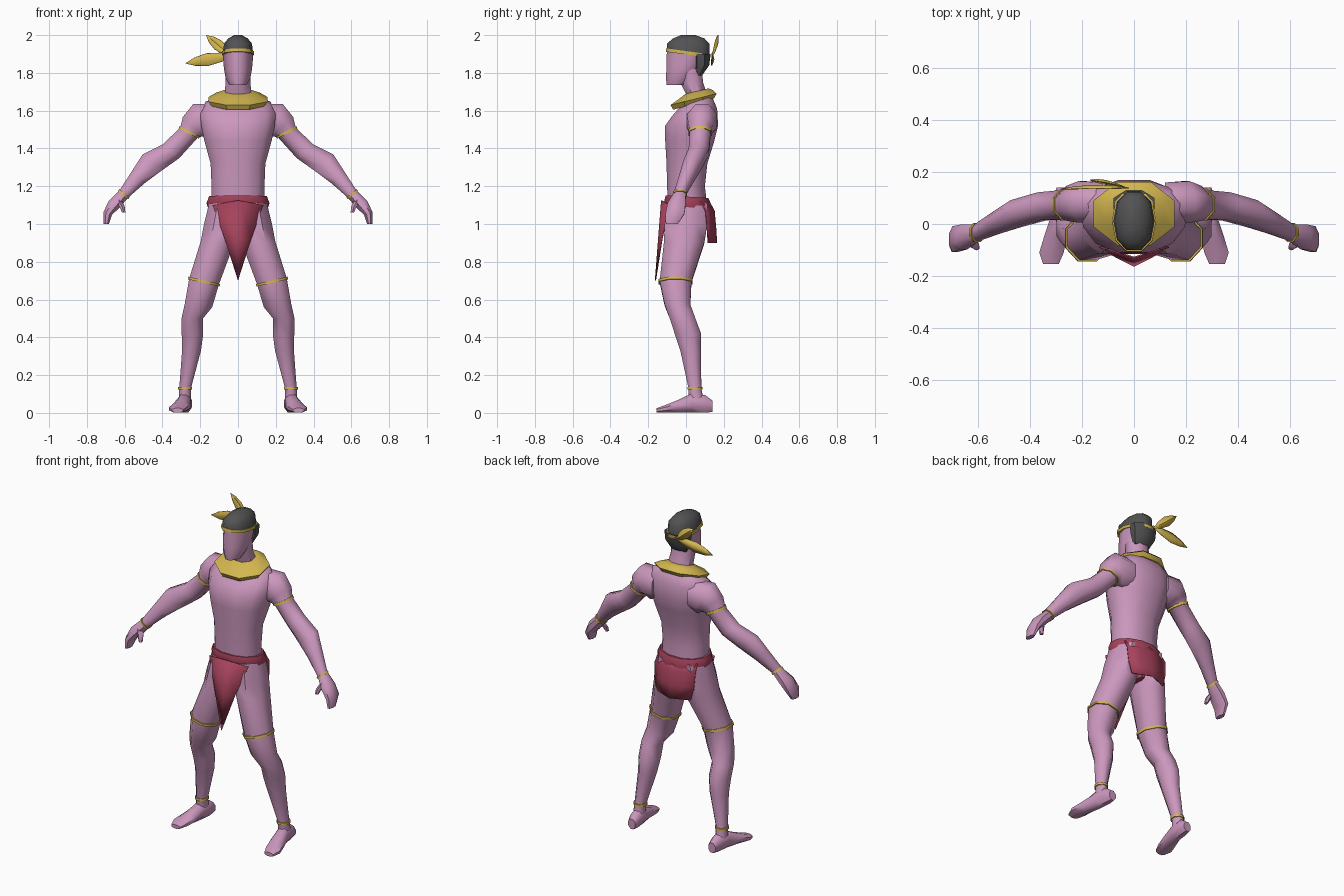
import bpy, bmesh, math
from mathutils import Vector


def material(name, rgb):
    m = bpy.data.materials.new(name)
    m.diffuse_color = (*rgb, 1)
    return m


SKIN = material("mauve skin", (0.60, 0.31, 0.51))
GOLD = material("gold", (0.65, 0.47, 0.08))
RED = material("crimson cloth", (0.38, 0.055, 0.105))
DARK = material("dark hair", (0.085, 0.085, 0.085))


def finish(name, bm, mat, mirror=False, thick=0, angle=50):
    bmesh.ops.recalc_face_normals(bm, faces=bm.faces[:])
    me = bpy.data.meshes.new(name)
    bm.to_mesh(me)
    bm.free()
    me.materials.append(mat)
    ob = bpy.data.objects.new(name, me)
    bpy.context.collection.objects.link(ob)
    if thick:
        ob.modifiers.new("thickness", "SOLIDIFY").thickness = thick
    if mirror:
        ob.modifiers.new("mirror", "MIRROR").use_mirror_merge = False
    bpy.context.view_layer.objects.active = ob
    ob.select_set(True)
    bpy.ops.object.shade_smooth_by_angle(angle=math.radians(angle))
    ob.select_set(False)
    return ob


def ring(x, y, z, rx, ry, tilt=0, pitch=0):
    """Cross-section: centre and two half-axes; tilt leans x, pitch raises the back."""
    t = math.radians(tilt)
    return (Vector((x, y, z)), Vector((math.cos(t), 0, math.sin(t))) * rx, Vector((0, ry, pitch)))


def loft(name, rings, mat, n=8, power=1.0, half=True, taper=0, mirror=False, angle=50):
    bm = bmesh.new()
    loops = []
    off = math.pi / n if half else 0
    norm = math.cos(off) ** power
    for c, u, v in rings:
        loop = []
        for i in range(n):
            a = 2 * math.pi * i / n + off
            p, q = [math.copysign(abs(w) ** power, w) / norm for w in (math.cos(a), math.sin(a))]
            p *= 1 - taper * max(0, -q)
            loop.append(bm.verts.new(c + u * p + v * q))
        loops.append(loop)
    for a, b in zip(loops, loops[1:]):
        for i in range(n):
            bm.faces.new((a[i], a[(i + 1) % n], b[(i + 1) % n], b[i]))
    bm.faces.new(loops[0])
    bm.faces.new(loops[-1])
    return finish(name, bm, mat, mirror=mirror, angle=angle)


def band(name, r, grow=0.006, h=0.007, **kw):
    """Thin hoop around a cross-section."""
    c, u, v = r
    nrm = u.cross(v).normalized() * h
    u, v = u + u.normalized() * grow, v + v.normalized() * grow
    loft(name, [(c - nrm, u, v), (c + nrm, u, v)], GOLD, **kw)


def sheet(name, rows, mat, thick, mirror=False):
    bm = bmesh.new()
    grid = [[bm.verts.new(p) for p in row] for row in rows]
    for a, b in zip(grid, grid[1:]):
        for i in range(len(a) - 1):
            bm.faces.new((a[i], a[i + 1], b[i + 1], b[i]))
    bmesh.ops.remove_doubles(bm, verts=bm.verts[:], dist=1e-5)
    return finish(name, bm, mat, mirror, thick, 40)


# Torso and neck
loft("torso", [
    ring(0, 0.01, 1.07, 0.14, 0.105), ring(0, 0.0, 1.20, 0.14, 0.10),
    ring(0, 0.005, 1.32, 0.145, 0.108), ring(0, 0.02, 1.44, 0.178, 0.13),
    ring(0, 0.03, 1.52, 0.195, 0.14), ring(0, 0.045, 1.59, 0.20, 0.12, 0, 0.02),
    ring(0, 0.05, 1.64, 0.17, 0.09, 0, 0.03), ring(0, 0.06, 1.67, 0.08, 0.06, 0, 0.02),
], SKIN, n=12, power=0.9)
loft("neck", [ring(0, 0.07, 1.62, 0.075, 0.062), ring(0, 0.055, 1.69, 0.07, 0.056),
              ring(0, 0.03, 1.75, 0.066, 0.06), ring(0, 0.025, 1.82, 0.064, 0.06)], SKIN)

# Head, hair and headband
brow = ring(0, 0.012, 1.905, 0.08, 0.118, 0, -0.016)
loft("head", [
    ring(0, -0.05, 1.735, 0.045, 0.055), ring(0, -0.035, 1.77, 0.065, 0.074),
    ring(0, -0.015, 1.82, 0.074, 0.093), ring(0, -0.002, 1.86, 0.078, 0.107), brow,
], SKIN, n=10, half=False, taper=0.25, power=0.9)
loft("hair_cap", [
    brow, ring(0, 0.012, 1.955, 0.074, 0.117), ring(0, 0.014, 1.982, 0.052, 0.088),
    ring(0, 0.012, 2.0, 0.02, 0.04),
], DARK, n=10, half=False, power=0.9)
loft("hair_back", [
    ring(0, 0.062, 1.785, 0.05, 0.022), ring(0, 0.078, 1.84, 0.074, 0.045),
    ring(0, 0.078, 1.90, 0.079, 0.052),
], DARK)
band("headband", brow, 0.005, 0.009, n=10, half=False, power=0.9)


# Feathers: leaf shapes folded along a midrib
def feather(name, base, tip, width):
    base, tip = Vector(base), Vector(tip)
    d = tip - base
    side = d.cross(Vector((0, 1, 0))).normalized() * width
    rows = []
    for t, w in ((0, 0.1), (0.25, 0.7), (0.55, 1), (0.8, 0.65), (1, 0)):
        p = base + d * t
        fold = Vector((0, 0.012 * w, 0))
        rows.append([p - side * w, p + fold, p + side * w])
    sheet(name, rows, GOLD, 0.004)


feather("feather_low", (-0.02, 0.14, 1.895), (-0.28, 0.137, 1.85), 0.034)
feather("feather_high", (-0.03, 0.14, 1.885), (-0.17, 0.172, 2.0), 0.03)

# Collar
loft("collar", [
    ring(0, 0.04, 1.635, 0.138, 0.108, 0, 0.03), ring(0, 0.04, 1.66, 0.156, 0.122, 0, 0.03),
    ring(0, 0.05, 1.685, 0.115, 0.09, 0, 0.025), ring(0, 0.058, 1.703, 0.074, 0.062, 0, 0.015),
], GOLD, angle=35)

# Arms, hands, thumbs
upper = ring(0.258, 0.075, 1.485, 0.054, 0.056, 27)
wrist = ring(0.605, -0.033, 1.158, 0.03, 0.032, 40)
loft("arm", [
    ring(0.12, 0.085, 1.55, 0.085, 0.075, 90), ring(0.20, 0.085, 1.545, 0.098, 0.08, 68),
    ring(0.235, 0.08, 1.515, 0.077, 0.068, 42), upper,
    ring(0.355, 0.068, 1.385, 0.057, 0.054, 40), ring(0.455, 0.04, 1.325, 0.066, 0.052, 40),
    ring(0.53, 0.005, 1.245, 0.046, 0.042, 40), wrist,
], SKIN, mirror=True)
loft("hand", [
    wrist, ring(0.655, -0.05, 1.105, 0.034, 0.048, 30), ring(0.69, -0.058, 1.055, 0.024, 0.05, 15),
    ring(0.697, -0.075, 1.0, 0.014, 0.032, 0),
], SKIN, mirror=True)
loft("thumb", [ring(0.632, -0.06, 1.13, 0.022, 0.02, 30), ring(0.613, -0.082, 1.09, 0.014, 0.015),
               ring(0.605, -0.09, 1.06, 0.009, 0.01)], SKIN, n=6, mirror=True)
band("upper_arm_band", upper, mirror=True)
band("wrist_band", wrist, 0.005, 0.006, mirror=True)

# Legs and feet
thigh = ring(0.18, -0.055, 0.695, 0.08, 0.084, 13)
ankle = ring(0.28, 0.047, 0.13, 0.031, 0.034)
loft("leg", [
    ring(0.075, 0.01, 1.11, 0.078, 0.105), ring(0.09, 0.0, 1.0, 0.09, 0.113),
    ring(0.11, -0.01, 0.90, 0.088, 0.107, 5), thigh,
    ring(0.209, -0.045, 0.57, 0.073, 0.068, 8), ring(0.242, -0.018, 0.50, 0.057, 0.068),
    ring(0.241, 0.01, 0.42, 0.057, 0.07), ring(0.246, 0.025, 0.33, 0.05, 0.055),
    ankle, ring(0.282, 0.055, 0.06, 0.033, 0.04),
], SKIN, mirror=True)
foot = [(0.14, 0.275, 0.035, 0.024, 0.03), (0.10, 0.278, 0.048, 0.034, 0.047),
        (0.03, 0.285, 0.052, 0.036, 0.051), (-0.05, 0.303, 0.033, 0.044, 0.032),
        (-0.11, 0.318, 0.021, 0.047, 0.02), (-0.155, 0.32, 0.013, 0.03, 0.012)]
loft("foot", [(Vector((x, y, z)), Vector((rx, 0, 0)), Vector((0, 0, rz)))
              for y, x, z, rx, rz in foot], SKIN, mirror=True)
band("thigh_band", thigh, mirror=True)
band("ankle_band", ankle, mirror=True)

# Loincloth: belt, gusset, front and back flaps
loft("belt", [ring(0, 0.01, 1.07, 0.152, 0.115, 0, -0.02), ring(0, 0.01, 1.11, 0.166, 0.125, 0, -0.01),
              ring(0, 0.005, 1.145, 0.153, 0.113, 0, -0.007)], RED, n=12)
loft("gusset", [ring(0, 0.01, 0.93, 0.02, 0.07), ring(0, 0.01, 1.08, 0.06, 0.10)], RED)
sheet("front_flap", [
    [(-0.135, -0.09, 1.10), (0, -0.132, 1.125), (0.135, -0.09, 1.10)],
    [(-0.07, -0.13, 0.92), (0, -0.148, 0.92), (0.07, -0.13, 0.92)],
    [(0, -0.165, 0.70)] * 3], RED, 0.006)
sheet("back_flap", [
    [(x * w, y - 0.045 * abs(x), z) for x in (-1, -0.5, 0, 0.5, 1)]
    for w, y, z in ((0.135, 0.125, 1.12), (0.14, 0.152, 1.07), (0.135, 0.16, 0.98), (0.115, 0.165, 0.90))
], RED, 0.006)
